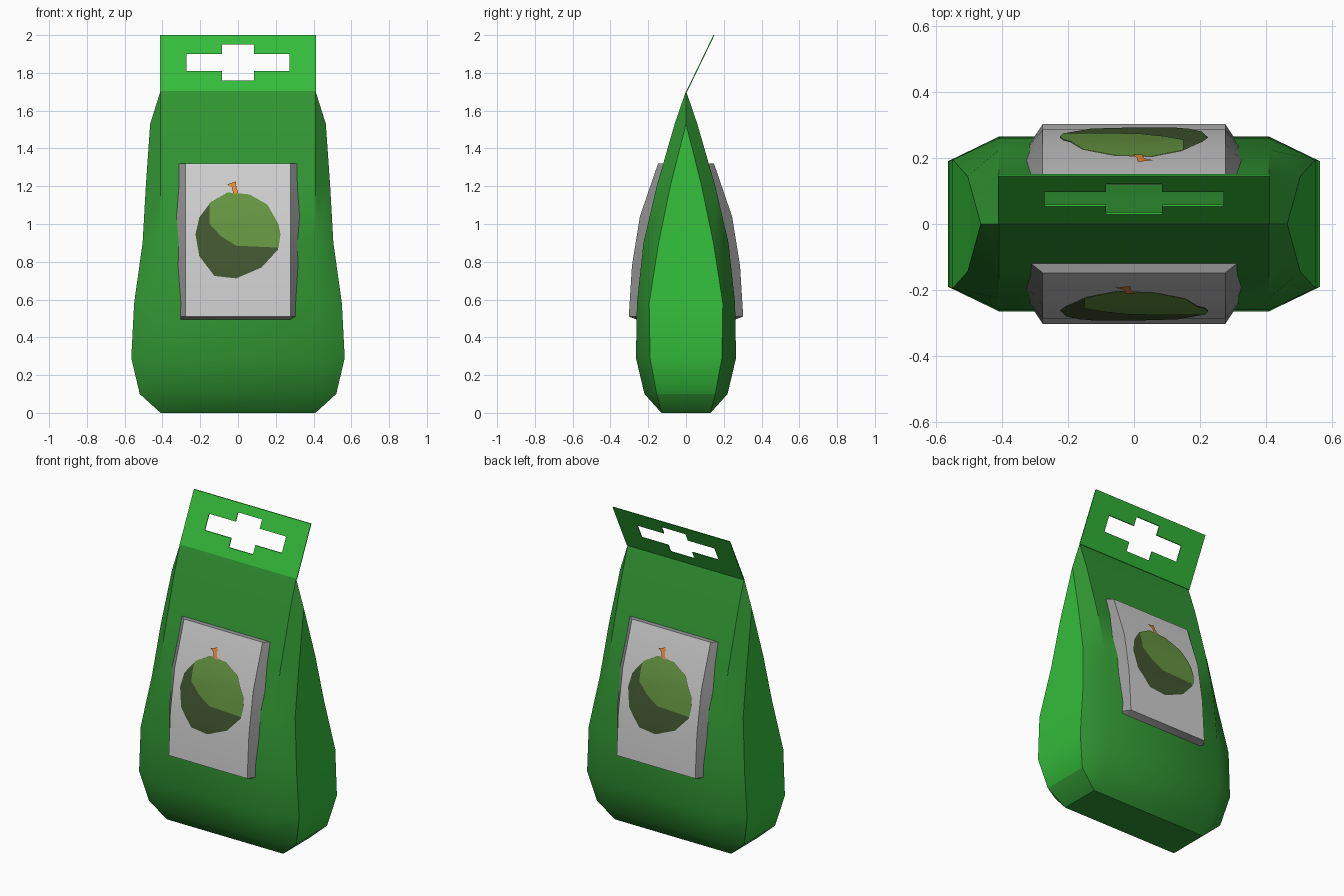
import bpy, bmesh, math
from mathutils import Vector

if "Cube" in bpy.data.objects:
    bpy.data.objects.remove(bpy.data.objects["Cube"])


def material(name, rgb):
    m = bpy.data.materials.new(name)
    m.diffuse_color = (*rgb, 1)
    m.use_nodes = True
    m.node_tree.nodes["Principled BSDF"].inputs["Base Color"].default_value = m.diffuse_color
    return m


BODY = material("bag green", (0.03, 0.30, 0.032))
BRIGHT = material("bright green", (0.033, 0.50, 0.042))
LABEL = material("label grey", (0.62, 0.62, 0.62))
FRAME = material("frame grey", (0.30, 0.30, 0.30))
FRUIT = material("fruit green", (0.13, 0.30, 0.053))
SHADE = material("dark olive", (0.055, 0.095, 0.03))
STEM = material("stem orange", (0.80, 0.26, 0.035))


def finish(bm, name, mats, angle=40):
    me = bpy.data.meshes.new(name)
    bm.to_mesh(me)
    bm.free()
    for m in mats:
        me.materials.append(m)
    ob = bpy.data.objects.new(name, me)
    bpy.context.collection.objects.link(ob)
    bpy.ops.object.select_all(action='DESELECT')
    ob.select_set(True)
    bpy.context.view_layer.objects.active = ob
    bpy.ops.object.shade_smooth_by_angle(angle=math.radians(angle))
    return ob


def face_outward(bm, side):
    """Make an open sheet face -y (side 1) or +y (side -1)."""
    bm.normal_update()
    if sum(f.normal.y * f.calc_area() for f in bm.faces) * side > 0:
        bmesh.ops.reverse_faces(bm, faces=bm.faces[:])


# Bag: eight-sided rings as (z, half width, front depth, side depth)
EDGE = 0.41
rings = [(0, EDGE, 0.13, 0.13), (0.10, 0.52, 0.22, 0.155), (0.29, 0.565, 0.265, 0.19),
         (0.58, 0.55, 0.26, 0.195), (0.90, 0.505, 0.225, 0.145), (1.20, 0.488, 0.155, 0.083),
         (1.53, 0.465, 0.06, 0), (1.705, EDGE, 0, 0)]
bm = bmesh.new()
loops = []
for z, w, d, s in rings:
    pts = [(-EDGE, -d), (EDGE, -d), (w, -s), (w, s), (EDGE, d), (-EDGE, d), (-w, s), (-w, -s)]
    loops.append([bm.verts.new((x, y, z)) for x, y in pts])
for a, b in zip(loops, loops[1:]):
    for i in range(8):
        j = (i + 1) % 8
        f = bm.faces.new((a[i], a[j], b[j], b[i]))
        # side gussets are brighter
        f.material_index = int(i in (2, 6) and a is not loops[0])
bm.faces.new(loops[0][::-1])
bmesh.ops.remove_doubles(bm, verts=bm.verts[:], dist=0.0005)
bmesh.ops.recalc_face_normals(bm, faces=bm.faces[:])
finish(bm, "bag_body", [BODY, BRIGHT])

# Hanging flap: leaning sheet with a cross-shaped hole
xs = [-0.413, -0.272, -0.085, 0.085, 0.272, 0.413]
zs = [1.70, 1.76, 1.81, 1.90, 1.95, 2.0]
hole = {(1, 2), (2, 2), (3, 2), (2, 1), (2, 3)}
bm = bmesh.new()
grid = [[bm.verts.new((x, (z - 1.70) * 0.145 / 0.3, z)) for x in xs] for z in zs]
for r in range(5):
    for c in range(5):
        if (c, r) not in hole:
            bm.faces.new((grid[r][c], grid[r][c + 1], grid[r + 1][c + 1], grid[r + 1][c]))
thick = bmesh.ops.extrude_face_region(bm, geom=bm.faces[:])
for v in thick["geom"]:
    if isinstance(v, bmesh.types.BMVert):
        v.co.y += 0.006
bmesh.ops.recalc_face_normals(bm, faces=bm.faces[:])
finish(bm, "hanging_flap", [BRIGHT])

# Label profile: (z, front depth, rim depth, rim half width)
rows = [(0.51, 0.303, 0.25, 0.312), (0.78, 0.286, 0.235, 0.32),
        (1.04, 0.244, 0.19, 0.328), (1.32, 0.148, 0.12, 0.312)]


def label_depth(z):
    for a, b in zip(rows, rows[1:]):
        if z <= b[0]:
            return a[1] + (b[1] - a[1]) * (z - a[0]) / (b[0] - a[0])
    return rows[-1][1]


def label(name, side):
    bm = bmesh.new()
    prof = [(z, [(-w, r), (-0.277, d), (0.277, d), (w, r)]) for z, d, r, w in rows]
    prof.insert(0, (0.49, [(x, 0.25) for x in (-0.312, -0.277, 0.277, 0.312)]))
    prof.append((1.321, [(x, 0.11) for x in (-0.312, -0.277, 0.277, 0.312)]))
    g = [[bm.verts.new((side * x, -side * y, z)) for x, y in p] for z, p in prof]
    for r in range(len(g) - 1):
        for c in range(3):
            f = bm.faces.new((g[r][c], g[r][c + 1], g[r + 1][c + 1], g[r + 1][c]))
            f.material_index = int(c != 1 or r in (0, len(g) - 2))  # sloping rim
    face_outward(bm, side)
    finish(bm, name, [LABEL, FRAME], 30)


def decal(name, points, mat, lift, side):
    """Flat shape wrapped onto the label front."""
    bm = bmesh.new()
    bm.faces.new([bm.verts.new((x, 0, z)) for x, z in points])
    for z, *_ in rows[1:3]:
        bmesh.ops.bisect_plane(bm, geom=bm.verts[:] + bm.edges[:] + bm.faces[:],
                               plane_co=Vector((0, 0, z)), plane_no=Vector((0, 0, 1)))
    for v in bm.verts:
        v.co = (side * v.co.x, -side * (label_depth(v.co.z) + lift), v.co.z)
    face_outward(bm, side)
    finish(bm, name, [mat])


outline = [(-0.055, 1.167), (0.06, 1.157), (0.156, 1.103), (0.215, 0.997), (0.225, 0.945),
           (0.212, 0.865), (0.125, 0.77), (-0.01, 0.712), (-0.125, 0.725), (-0.205, 0.83),
           (-0.225, 0.945), (-0.205, 1.035), (-0.145, 1.115)]
light = [(-0.15, 1.11)] + outline[:5] + [(0.215, 0.875), (-0.01, 0.885), (-0.09, 0.935), (-0.15, 1.0)]
stem = [(-0.058, 1.21), (-0.012, 1.225), (-0.008, 1.19), (0.003, 1.16), (-0.025, 1.162), (-0.032, 1.195)]

# Front and back carry the same label, turned half way round
for word, side in (("front", 1), ("back", -1)):
    label(word + "_label", side)
    decal(word + "_fruit_shaded", outline, SHADE, 0.003, side)
    decal(word + "_fruit_lit", light, FRUIT, 0.006, side)
    decal(word + "_fruit_stem", stem, STEM, 0.008, side)
